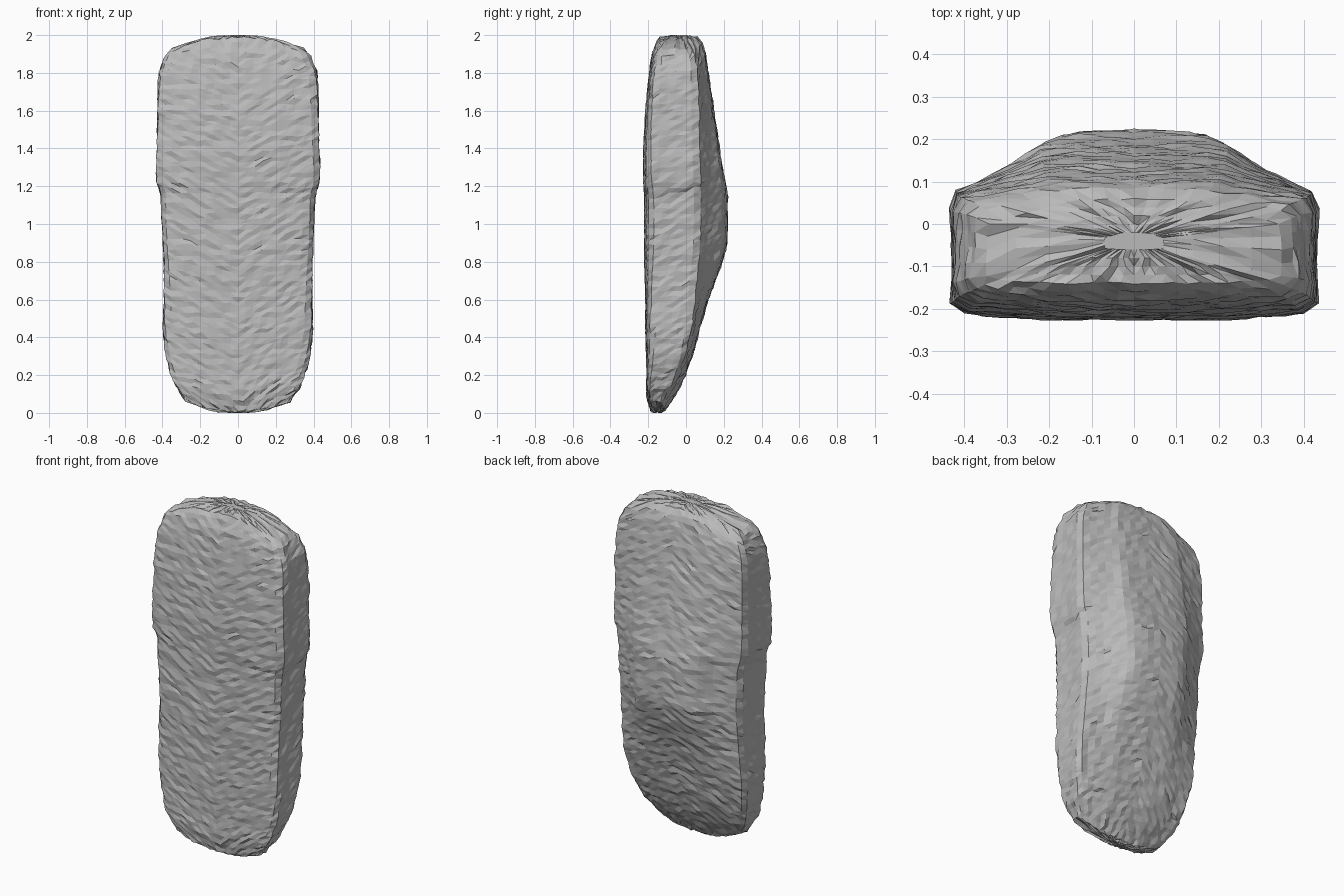
import bpy
import math
import random
from mathutils import Vector

random.seed(4)
old_cube = bpy.data.objects.get("Cube")
if old_cube:
    bpy.data.objects.remove(old_cube, do_unlink=True)

# One grey paint for the whole shell
paint = bpy.data.materials.new("grey_paint")
paint.use_nodes = True
paint.diffuse_color = (0.5, 0.5, 0.5, 1)
paint.node_tree.nodes["Principled BSDF"].inputs["Base Color"].default_value = paint.diffuse_color

# Stations along the height: z, half width, underside y, shoulder y, roof y
stations = [
    (.01, .28, -.19, -.13, -.11),
    (.1, .33, -.21, -.08, -.05),
    (.2, .36, -.21, -.04, 0),
    (.3, .385, -.21, -.01, .035),
    (.45, .4, -.215, .03, .075),
    (.6, .395, -.215, .05, .12),
    (.8, .395, -.22, .06, .195),
    (.9, .4, -.22, .065, .222),
    (1.15, .41, -.22, .07, .222),
    (1.22, .432, -.225, .07, .212),
    (1.34, .435, -.225, .07, .19),
    (1.4, .43, -.225, .07, .18),
    (1.6, .43, -.215, .07, .15),
    (1.8, .425, -.195, .06, .12),
    (1.9, .4, -.18, .05, .107),
    (1.96, .38, -.16, .03, .09),
    (1.99, .35, -.14, 0, .06),
]


def sample(z):
    """Blend the two stations either side of z."""
    for a, b in zip(stations, stations[1:]):
        if z <= b[0]:
            t = (z - a[0]) / (b[0] - a[0])
            return [p + (q - p) * t for p, q in zip(a[1:], b[1:])]
    return stations[-1][1:]


def half_section(w, under, shoulder, roof):
    """Outline from the middle of the underside, round the side, to the roof."""
    rise = roof - shoulder
    r = w * .48
    side = shoulder - under
    return [Vector(p) for p in (
        (0, under), (w * .5, under), (w * .9, under + side * .04),
        (w, under + side * .12), (w * .99, under + side * .5),
        (w, shoulder - side * .1), (w * .97, shoulder + rise * .06),
        (w * .72, shoulder + rise * .42), (w * .6, shoulder + rise * .64),
        (r, shoulder + rise * .88), (r * .7, roof - rise * .04), (0, roof))]


def resample(points, count):
    """Spread evenly spaced points along the outline."""
    lengths = [(b - a).length for a, b in zip(points, points[1:])]
    step = sum(lengths) / count
    result = []
    for i in range(count):
        d = i * step
        k = 0
        while k < len(lengths) - 1 and d > lengths[k]:
            d -= lengths[k]
            k += 1
        result.append(points[k].lerp(points[k + 1], d / lengths[k]))
    return result + [points[-1]]


# Lofted body shell, with both ends bowed
ROWS, COLS, CAPS = 72, 26, 5
RING = COLS * 2
low, high = stations[0][0], stations[-1][0]
verts, faces = [], []


def add_ring(z, scale):
    w, under, shoulder, roof = sample(z)
    half = resample(half_section(w, under, shoulder, roof), COLS)
    outline = half + [Vector((-p.x, p.y)) for p in half[-2:0:-1]]
    centre = (under + roof) / 2
    end_low = max(0, 1 - (z - low) / .3) ** 2
    end_high = max(0, 1 - (high - z) / .3) ** 2
    puff = .01 * (1 - scale ** 2)
    for p in outline:
        x, y = p.x * scale, centre + (p.y - centre) * scale
        bow = .05 * end_low * (x / .28) ** 2 - .07 * end_high * (x / .37) ** 2
        cap = puff if z > 1 else -puff
        verts.append((x, y, z + bow + cap))


rings = [(low, i / CAPS) for i in range(1, CAPS)]
rings += [(low + (high - low) * i / ROWS, 1) for i in range(ROWS + 1)]
rings += [(high, i / CAPS) for i in range(CAPS - 1, 0, -1)]
for z, scale in rings:
    add_ring(z, scale)
for j in range(len(rings) - 1):
    for i in range(RING):
        n = (i + 1) % RING
        a, b = j * RING + i, j * RING + n
        c, d = b + RING, a + RING
        faces += [(a, b, c), (a, c, d)] if i < COLS else [(a, b, d), (b, c, d)]
faces.append(tuple(reversed(range(RING))))
faces.append(tuple(range(len(verts) - RING, len(verts))))

mesh = bpy.data.meshes.new("car_body_shell")
mesh.from_pydata(verts, [], faces)
mesh.update()

# Crumpled skin: small mirrored-scale ripples in and out of the surface
normals = [v.normal.copy() for v in mesh.vertices]
for v, normal in zip(mesh.vertices, normals):
    v.co += normal * random.uniform(-.007, .003)
    v.co.z += random.uniform(-.006, .006)
    v.co.z = min(2, max(0, v.co.z))
mesh.materials.append(paint)
mesh.update()
body = bpy.data.objects.new("car_body_shell", mesh)
bpy.context.collection.objects.link(body)
